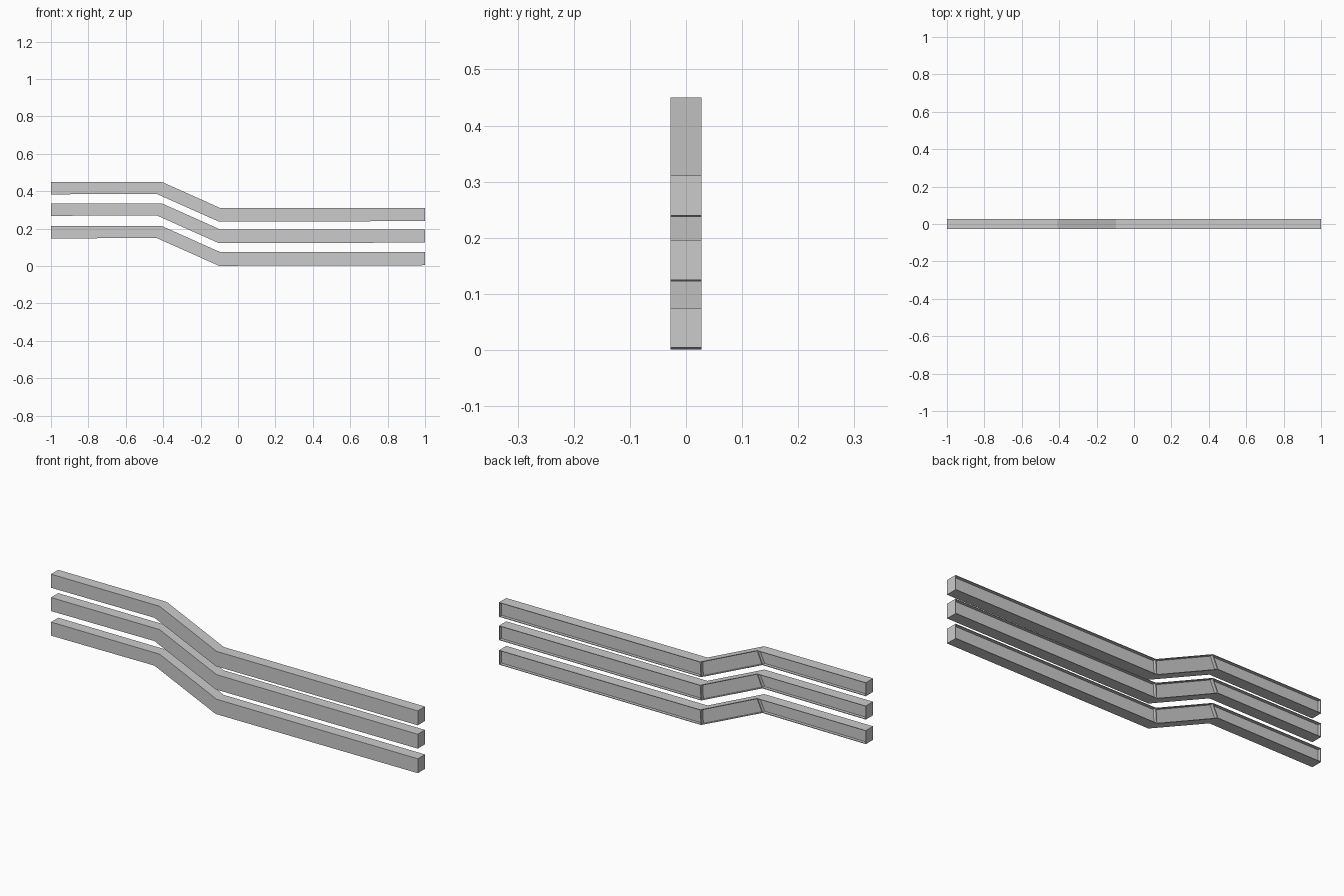
import bpy, bmesh

if "Cube" in bpy.data.objects:
    bpy.data.objects.remove(bpy.data.objects["Cube"])

HALF_DEPTH = 0.028
RIM = 0.004
RECESS = 0.015

# upper and lower outline of one bent rail (x, z)
UPPER = [(-1, .214), (-.408, .214), (-.097, .075), (1, .075)]
LOWER = [(-1, .147), (-.436, .150), (-.102, .001), (1, .004)]


def make_rail(name, lift):
    bm = bmesh.new()

    def row(points, y):
        return [bm.verts.new((x, y, z + lift)) for x, z in points]

    uf, lf = row(UPPER, -HALF_DEPTH), row(LOWER, -HALF_DEPTH)
    ub, lb = row(UPPER, HALF_DEPTH), row(LOWER, HALF_DEPTH)
    back = []
    for i in range(3):
        j = i + 1
        bm.faces.new((lf[i], lf[j], uf[j], uf[i]))
        bm.faces.new((uf[i], uf[j], ub[j], ub[i]))
        bm.faces.new((lb[i], lb[j], lf[j], lf[i]))
        back.append(bm.faces.new((ub[i], ub[j], lb[j], lb[i])))
    bm.faces.new((lf[0], uf[0], ub[0], lb[0]))
    bm.faces.new((lf[3], lb[3], ub[3], uf[3]))
    bmesh.ops.recalc_face_normals(bm, faces=bm.faces)

    # thin-rimmed recess in each back panel
    bmesh.ops.inset_individual(bm, faces=back, thickness=RIM)
    walls = bmesh.ops.extrude_discrete_faces(bm, faces=back)
    for f in walls["faces"]:
        bmesh.ops.translate(bm, verts=f.verts, vec=(0, -RECESS, 0))

    mesh = bpy.data.meshes.new(name)
    bm.to_mesh(mesh)
    bm.free()
    bpy.context.collection.objects.link(bpy.data.objects.new(name, mesh))


# three stacked rails
for name, lift in (("lower_rail", 0), ("middle_rail", .121), ("upper_rail", .236)):
    make_rail(name, lift)
